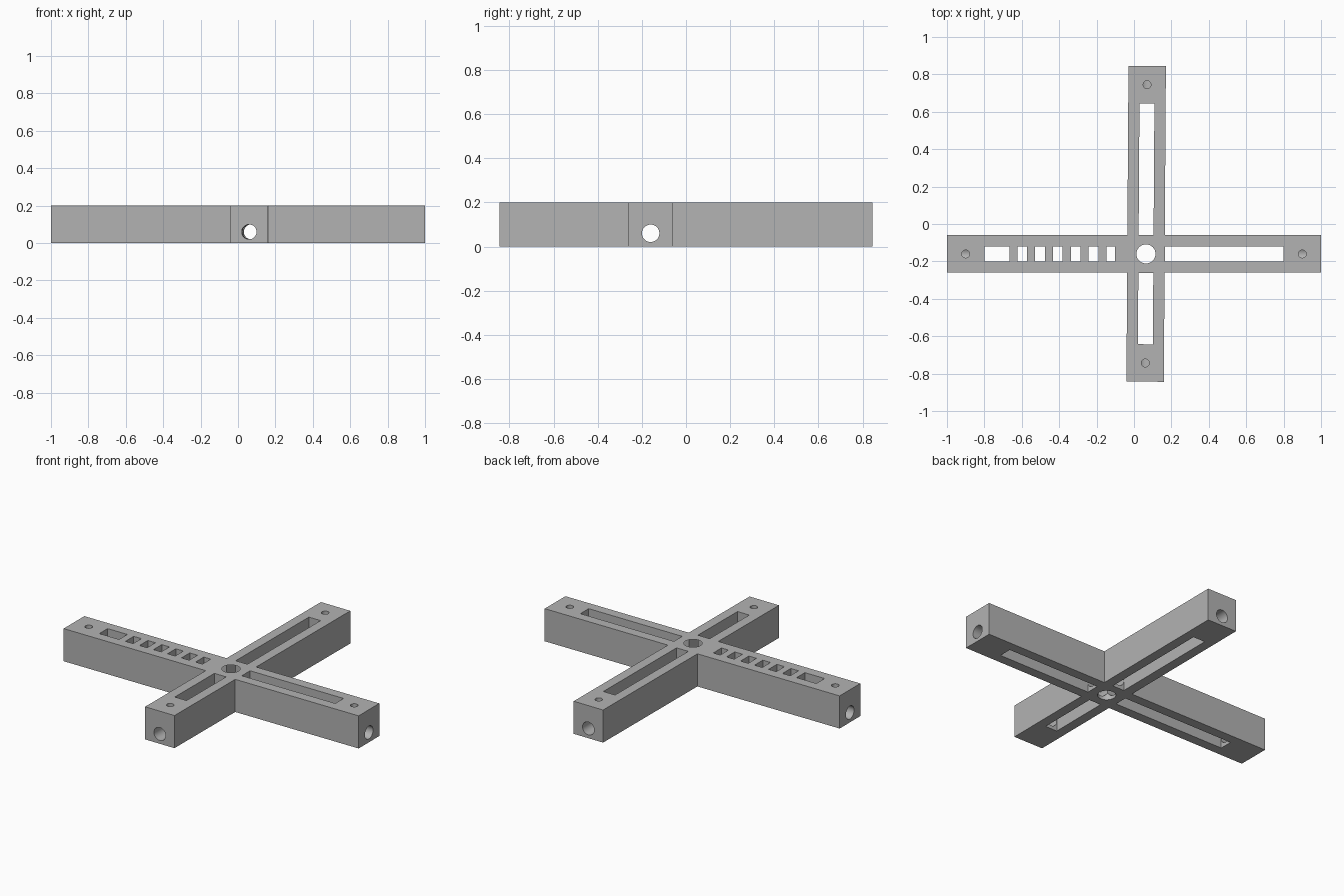
import bpy
import math
from mathutils import Matrix, Vector

cube = bpy.data.objects.get("Cube")
if cube:
    bpy.data.objects.remove(cube, do_unlink=True)

HEIGHT = 0.2
HUB = Vector((0.064, -0.16, 0.0))
TILT = Matrix.Translation(HUB) @ Matrix.Rotation(-0.0065, 4, 'Z')  # slightly skewed cross bar
STRAIGHT = Matrix.Translation(HUB)
BORE_Z = 0.06

grey = bpy.data.materials.new("plain_grey")
grey.use_nodes = True
grey.diffuse_color = (0.45, 0.45, 0.45, 1)
grey.node_tree.nodes["Principled BSDF"].inputs["Base Color"].default_value = (0.45, 0.45, 0.45, 1)


def box(name, lo, hi, frame):
    """Box between two corners, given relative to the hub."""
    lo, hi = Vector(lo), Vector(hi)
    bpy.ops.mesh.primitive_cube_add(size=1)
    ob = bpy.context.object
    ob.name = name
    size = hi - lo
    ob.data.transform(frame @ Matrix.Translation((lo + hi) / 2) @ Matrix.Diagonal((*size, 1)))
    return ob


def drill(name, start, end, radius, frame):
    """Round cutter between two points, given relative to the hub."""
    start, end = Vector(start), Vector(end)
    axis = end - start
    bpy.ops.mesh.primitive_cylinder_add(vertices=48, radius=radius, depth=axis.length)
    ob = bpy.context.object
    ob.name = name
    turn = axis.to_track_quat('Z', 'Y').to_matrix().to_4x4()
    ob.data.transform(frame @ Matrix.Translation((start + end) / 2) @ turn)
    return ob


def combine(target, other, operation):
    """Apply a boolean and discard the second object."""
    other.hide_render = True
    mod = target.modifiers.new("boolean", 'BOOLEAN')
    mod.operation = operation
    mod.solver = 'EXACT'
    mod.object = other
    bpy.context.view_layer.objects.active = target
    bpy.ops.object.modifier_apply(modifier=mod.name)
    bpy.data.objects.remove(other, do_unlink=True)


# Each bar: frame, axis index, near end, far end (distances from the hub)
bars = [(STRAIGHT, 0, -1.064, 0.936), (TILT, 1, -0.683, 1.005)]


def along(axis, t, side, z):
    return (t, side, z) if axis == 0 else (side, t, z)


# Two crossing bars
solids = [box("cross_frame", along(a, lo, -0.1, 0), along(a, hi, 0.1, HEIGHT), f)
          for f, a, lo, hi in bars]
frame = solids[0]
combine(frame, solids[1], 'UNION')

# Slots, end screw holes and lengthwise bores
for f, a, lo, hi in bars:
    for end in (lo, hi):
        s = math.copysign(1, end)
        t0, t1 = sorted((s * 0.102, end - s * 0.2))
        combine(frame, box("slot_cutter", along(a, t0, -0.04, -0.1),
                           along(a, t1, 0.04, 0.3), f), 'DIFFERENCE')
        t = end - s * 0.1
        combine(frame, drill("screw_cutter", along(a, t, 0, BORE_Z),
                             along(a, t, 0, 0.3), 0.021, f), 'DIFFERENCE')
    combine(frame, drill("bore_cutter", along(a, lo - 0.1, 0, BORE_Z),
                         along(a, hi + 0.1, 0, BORE_Z), 0.0395, f), 'DIFFERENCE')

# Vertical hole through the hub
combine(frame, drill("hub_cutter", (0, 0, -0.1), (0, 0, 0.3), 0.051, STRAIGHT), 'DIFFERENCE')

# Plain ribs bridging the top of the right-hand slot
rib_spans = [(-0.165, -0.1)]
rib_spans += [(-0.255 - 0.095 * i, -0.212 - 0.095 * i) for i in range(6)]
for lo, hi in rib_spans:
    combine(frame, box("rib", (lo, -0.045, 0.12), (hi, 0.045, HEIGHT), STRAIGHT), 'UNION')

# Colour and shading
frame.data.materials.clear()
frame.data.materials.append(grey)
for p in frame.data.polygons:
    p.material_index = 0
bpy.ops.object.select_all(action='DESELECT')
frame.select_set(True)
bpy.context.view_layer.objects.active = frame
bpy.ops.object.shade_smooth_by_angle(angle=math.radians(30))
